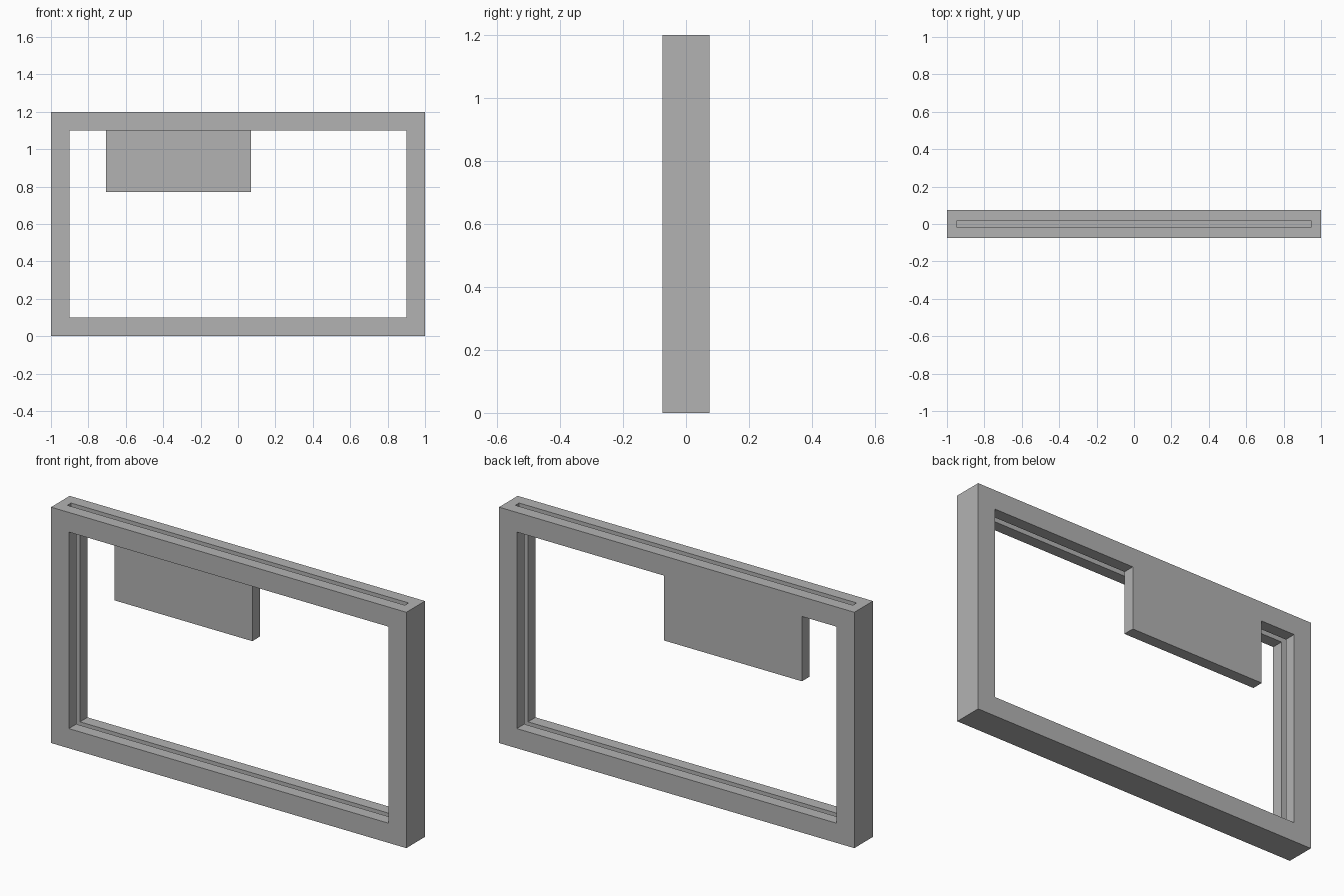
import bpy

cube = bpy.data.objects.get("Cube")
if cube:
    bpy.data.objects.remove(cube, do_unlink=True)

grey = bpy.data.materials.new("plain grey")
grey.use_nodes = True
colour = (0.45, 0.45, 0.45, 1)
grey.diffuse_color = colour
grey.node_tree.nodes["Principled BSDF"].inputs["Base Color"].default_value = colour

DEPTH = 0.075   # half depth of the frame
SLOT = 0.015    # half width of the panel slot


def box(name, x, y, z):
    """Box from (min, max) pairs along each axis."""
    spans = (x, y, z)
    bpy.ops.mesh.primitive_cube_add(size=1, location=[(a + b) / 2 for a, b in spans])
    obj = bpy.context.object
    obj.name = name
    obj.scale = [b - a for a, b in spans]
    bpy.ops.object.transform_apply(location=False, rotation=False, scale=True)
    obj.data.materials.append(grey)
    return obj


def cut(target, cutter):
    """Subtract the cutter from the target, then discard it."""
    cutter.hide_render = True
    mod = target.modifiers.new("cut", 'BOOLEAN')
    mod.operation = 'DIFFERENCE'
    mod.solver = 'EXACT'
    mod.object = cutter
    bpy.context.view_layer.objects.active = target
    bpy.ops.object.modifier_apply(modifier=mod.name)
    bpy.data.objects.remove(cutter, do_unlink=True)


# Rectangular frame with an open window
frame = box("frame", (-1, 1), (-DEPTH, DEPTH), (0, 1.2))
cut(frame, box("window_cutter", (-0.9, 0.9), (-0.2, 0.2), (0.1, 1.1)))

# Panel slot: open through the top rail, grooved into the sides and bottom
cut(frame, box("slot_cutter", (-0.95, 0.95), (-SLOT, SLOT), (0.05, 1.3)))

# Hanging plate, flush with the back of the frame
box("hanging_plate", (-0.705, 0.07), (SLOT, DEPTH), (0.77, 1.165))
